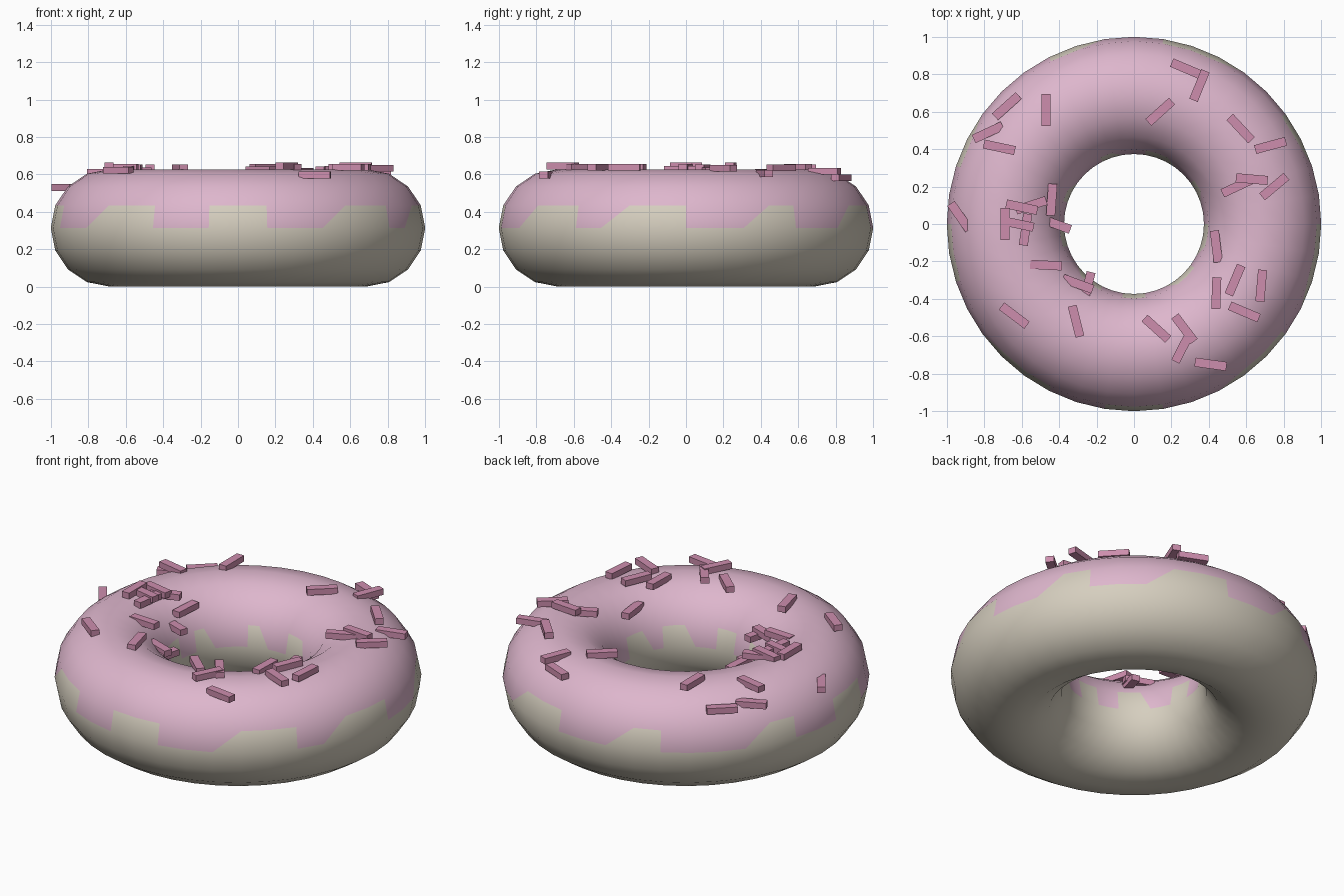
import bpy, bmesh
from math import sin, cos, pi, sqrt, hypot, radians

cube = bpy.data.objects.get("Cube")
if cube:
    bpy.data.objects.remove(cube, do_unlink=True)

MAJOR, MINOR, MID_Z = 0.6875, 0.3135, 0.3135
SEGMENTS, SIDES = 40, 16


def make_material(name, colour):
    mat = bpy.data.materials.new(name)
    mat.use_nodes = True
    mat.diffuse_color = (*colour, 1)
    mat.node_tree.nodes["Principled BSDF"].inputs["Base Color"].default_value = (*colour, 1)
    return mat


def add_object(name, bm, materials):
    mesh = bpy.data.meshes.new(name)
    bm.to_mesh(mesh)
    bm.free()
    for mat in materials:
        mesh.materials.append(mat)
    obj = bpy.data.objects.new(name, mesh)
    bpy.context.collection.objects.link(obj)
    return obj


dough = make_material("dough cream", (0.67, 0.62, 0.52))
icing = make_material("icing pink", (0.73, 0.47, 0.61))
candy = make_material("sprinkle pink", (0.61, 0.27, 0.42))

# Ring body: the upper half is iced, and drips run down to mid height
# Per segment, starting at -x: D = dough, P = drip, S = sloping end of a drip
DRIPS = "DDPPSDDPPDDPPSDDPSDDPPSDPPSDDPPSDPPPSDPP"
bm = bmesh.new()
rings = []
for j in range(SEGMENTS):
    turn = 2 * pi * j / SEGMENTS - pi
    ring = []
    for i in range(SIDES):
        a = 2 * pi * i / SIDES
        r = MAJOR + MINOR * cos(a)
        ring.append(bm.verts.new((r * cos(turn), r * sin(turn), MID_Z + MINOR * sin(a))))
    rings.append(ring)


def add_face(verts, iced):
    face = bm.faces.new(verts)
    face.material_index = int(iced)
    face.smooth = True


half = SIDES // 2
for j, drip in enumerate(DRIPS):
    here, after = rings[j], rings[(j + 1) % SEGMENTS]
    for i in range(SIDES):
        k = (i + 1) % SIDES
        a, b, c, d = here[i], after[i], after[k], here[k]
        drip_row = i in (0, half - 1)
        if drip_row and drip == "S":
            if i == 0:
                add_face((a, c, d), True)
                add_face((a, b, c), False)
            else:
                add_face((a, b, d), True)
                add_face((b, c, d), False)
        else:
            add_face((a, b, c, d), drip == "P" if drip_row else i < half)
bmesh.ops.recalc_face_normals(bm, faces=bm.faces[:])
add_object("iced_ring", bm, [dough, icing])

# Sprinkles: x, y and heading in degrees; each lies level on the icing
SPRINKLES = [
    (.28, .83, -23), (.35, .74, 68), (.14, .6, 42), (.57, .51, -47),
    (.73, .42, 15), (.63, .24, -5), (.55, .2, 25), (.75, .2, 40),
    (.44, -.12, -83), (.44, -.37, 88), (.54, -.3, 67), (.68, -.33, 85),
    (.59, -.47, -23), (.41, -.75, -8), (.26, -.66, 63), (.27, -.56, -53),
    (.12, -.56, -42), (-.31, -.52, -76), (-.25, -.34, 76), (-.3, -.32, -20),
    (-.47, -.22, -3), (-.64, -.49, -37), (-.93, .04, -55), (-.69, 0, 90),
    (-.62, 0, -12), (-.58, -.03, 82), (-.6, .09, -12), (-.55, .1, 18),
    (-.44, .13, 86), (-.42, 0, -20), (-.72, .41, -12), (-.78, .49, 25),
    (-.68, .63, 42), (-.47, .61, 90),
]
bm = bmesh.new()
bmesh.ops.create_cube(bm, size=1)
bmesh.ops.scale(bm, vec=(0.17, 0.048, 0.036), verts=bm.verts[:])
first = add_object("sprinkle", bm, [candy])
for n, (x, y, heading) in enumerate(SPRINKLES):
    obj = first if n == 0 else first.copy()
    if n:
        bpy.context.collection.objects.link(obj)
    offset = min(abs(hypot(x, y) - MAJOR), MINOR)
    obj.location = (x, y, MID_Z + sqrt(MINOR ** 2 - offset ** 2) + 0.018)
    obj.rotation_euler.z = radians(heading)
